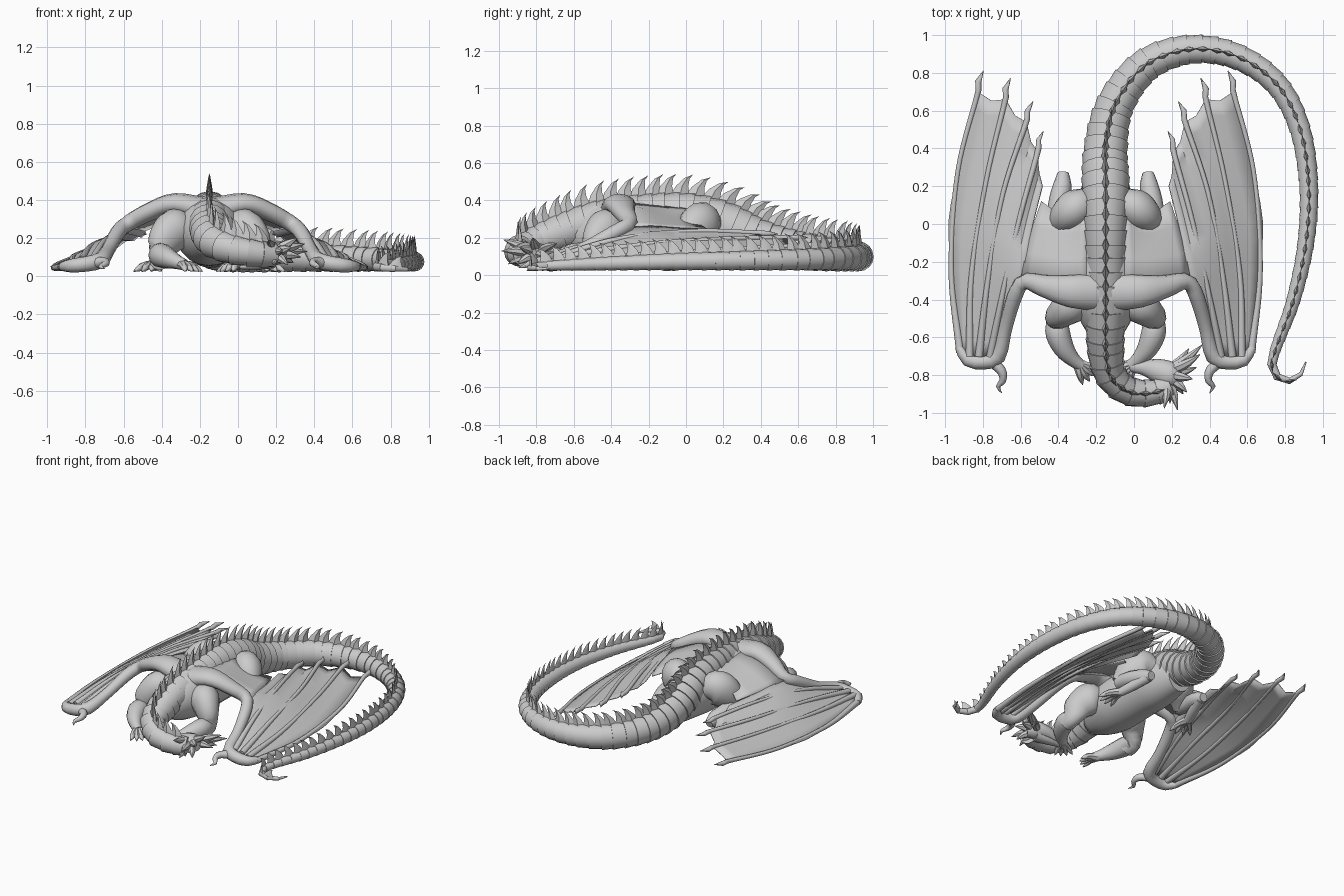
import bpy, bmesh, math
from mathutils import Vector as V

if "Cube" in bpy.data.objects:
    bpy.data.objects.remove(bpy.data.objects["Cube"])

CX = -0.15  # plane of symmetry of the body


def finish(name, bm, angle=35, thick=0):
    bmesh.ops.recalc_face_normals(bm, faces=bm.faces)
    me = bpy.data.meshes.new(name)
    bm.to_mesh(me)
    bm.free()
    ob = bpy.data.objects.new(name, me)
    bpy.context.collection.objects.link(ob)
    if thick:
        m = ob.modifiers.new("thickness", "SOLIDIFY")
        m.thickness, m.offset = thick, 0
    bpy.ops.object.select_all(action="DESELECT")
    ob.select_set(True)
    bpy.context.view_layer.objects.active = ob
    bpy.ops.object.shade_smooth_by_angle(angle=math.radians(angle))
    return ob


def spline(pts, n):
    """Catmull-Rom through tuples of any size, n+1 evenly spread samples."""
    p = [tuple(2 * a - b for a, b in zip(pts[0], pts[1]))] + list(pts)
    p.append(tuple(2 * a - b for a, b in zip(pts[-1], pts[-2])))

    def at(u):
        i = min(int(u), len(pts) - 2)
        t = u - i
        return [0.5 * (2 * b + (c - a) * t + (2 * a - 5 * b + 4 * c - d) * t * t
                + (3 * b - a - 3 * c + d) * t ** 3)
                for a, b, c, d in zip(p[i], p[i + 1], p[i + 2], p[i + 3])]
    fine = [at((len(pts) - 1) * k / 400) for k in range(401)]
    acc = [0]
    for a, b in zip(fine, fine[1:]):
        acc.append(acc[-1] + (V(b[:3]) - V(a[:3])).length)
    out, j = [], 0
    for k in range(n + 1):
        while j < 400 and acc[j] < acc[-1] * k / n - 1e-9:
            j += 1
        out.append(fine[j])
    return out


def frames(s):
    res = []
    for i, q in enumerate(s):
        t = (V(s[min(i + 1, len(s) - 1)][:3]) - V(s[max(i - 1, 0)][:3])).normalized()
        side = t.cross(V((0, 0, 1)))
        side = side.normalized() if side.length > 0.1 else V((1, 0, 0))
        res.append((V(q[:3]), t, side, side.cross(t)))
    return res


def tube(bm, pts, n=10, sides=10, saw=0):
    """Sweep an ellipse; points are x, y, z, half width, half height."""
    s = spline([p if len(p) == 5 else p + (p[3],) for p in pts], n)
    rings = []
    for i, (q, (c, t, side, up)) in enumerate(zip(s, frames(s))):
        for k in ((1 + saw, 1 - saw) if saw else (1,)):
            rings.append([bm.verts.new(c + side * (max(q[3], .002) * k * math.cos(a)) +
                          up * (max(q[4], .002) * k * math.sin(a)))
                          for a in (2 * math.pi * j / sides for j in range(sides))])
    for a, b in zip(rings, rings[1:]):
        for j in range(sides):
            k = (j + 1) % sides
            bm.faces.new((a[j], a[k], b[k], b[j]))
    bm.faces.new(rings[0])
    bm.faces.new(rings[-1])


def sheet(bm, cols):
    g = [[bm.verts.new(p) for p in c] for c in cols]
    for a, b in zip(g, g[1:]):
        for i in range(len(a) - 1):
            bm.faces.new((a[i], a[i + 1], b[i + 1], b[i]))


# Ringed spine: neck, back and the long curling tail
spine = [(.19, -.86, .11, .065), (.09, -.895, .12, .07), (-.03, -.885, .14, .077),
         (-.125, -.8, .18, .085), (-.15, -.66, .23, .098), (CX, -.48, .29, .105),
         (CX, -.25, .32, .11), (CX, 0, .325, .115), (CX, .2, .27, .125),
         (CX, .4, .18, .115), (-.1, .63, .13, .1), (.06, .84, .11, .088),
         (.3, .925, .1, .076), (.55, .885, .093, .068), (.76, .735, .087, .061),
         (.88, .5, .082, .055), (.925, .2, .077, .05), (.91, -.1, .072, .044),
         (.845, -.4, .063, .037), (.765, -.62, .055, .03), (.73, -.74, .05, .025),
         (.765, -.815, .045, .021), (.83, -.83, .04, .017), (.88, -.8, .036, .012),
         (.91, -.73, .034, .004)]
bm = bmesh.new()
tube(bm, spine, 66, 16, .04)
finish("spine_and_tail", bm, 25)

# Hooked crest spikes along the whole spine
bm = bmesh.new()
s = spline(spine, 66)
for (c, t, side, up), q in list(zip(frames(s), s))[1:65]:
    r = q[3]
    h, ln, w = min(.07 + .35 * r, r * 3), .03 + .12 * r, .006 + .1 * r
    base = c + up * r * .92
    loops = [[base + t * (f + d * ln * k) + side * w * e * k + up * z
              for d, e in ((-1, 0), (0, 1), (1, 0), (0, -1))]
             for k, f, z in ((1.2, 0, -.01), (.75, .08 * h, h * .4), (.33, .3 * h, h * .8))]
    vs = [[bm.verts.new(p) for p in l] for l in loops]
    tip = bm.verts.new(base + t * h * .6 + up * h)
    for j in range(4):
        k = (j + 1) % 4
        for a, b in zip(vs, vs[1:]):
            bm.faces.new((a[j], a[k], b[k], b[j]))
        bm.faces.new((vs[-1][j], vs[-1][k], tip))
finish("crest_spikes", bm)

# Smooth torso
bm = bmesh.new()
tube(bm, [(CX, -.62, .2, .07, .08), (CX, -.5, .22, .14, .15), (CX, -.35, .235, .18, .18),
          (CX, -.1, .225, .165, .175), (CX, .1, .215, .15, .17), (CX, .3, .18, .1, .12)], 20, 20)
finish("torso", bm, 60)

# Head tucked back beside the neck, with jaw and swept horns
bm = bmesh.new()
tube(bm, [(.23, -.83, .11, .045), (.19, -.8, .115, .07, .06), (.12, -.775, .105, .062, .05),
          (.05, -.76, .085, .04, .036), (-.01, -.755, .07, .03, .025), (-.03, -.755, .065, .01)], 14, 12)
tube(bm, [(.18, -.8, .07, .05, .03), (.08, -.77, .055, .035, .022), (-.01, -.76, .05, .012)], 8, 10)
finish("head", bm, 50)
bm = bmesh.new()
for x, y, z in ((.36, -.64, .13), (.35, -.69, .17), (.33, -.76, .1), (.29, -.66, .07), (.31, -.82, .2),
                (.28, -.89, .15), (.23, -.985, .13), (.16, -.975, .19), (.26, -.9, .06), (.19, -.95, .06)):
    a, b = V((.16, -.79, .11)), V((x, y, z))
    m = a.lerp(b, .55) + V((.012, -.004, .008))
    tube(bm, [(*a, .027), (*m, .024), (*b, .002)], 6, 7)
finish("horns", bm)


def foot(bm, P, u, y, du, dy, size):
    """Toes fanning out from an ankle, each ending in a claw."""
    for a in (-.5, -.15, .2, .55):
        cx, sn = math.cos(a), math.sin(a)
        ex, ey = (du * cx - dy * sn) * size, (du * sn + dy * cx) * size
        tube(bm, [P(u, y, .06, .028), P(u + ex * .5, y + ey * .5, .055, .021),
                  P(u + ex * .75, y + ey * .75, .04, .016), P(u + ex, y + ey, .025, .002)], 8, 7)


for sgn, label in ((-1, "left"), (1, "right")):
    def P(u, y, z, *r):
        return (CX + sgn * u, y, z) + r

    # Forelegs: bulky upper arm, forearm lying on the ground
    bm = bmesh.new()
    tube(bm, [P(.1, -.38, .26, .06), P(.17, -.42, .25, .1, .11), P(.23, -.47, .19, .08, .1),
              P(.26, -.5, .11, .055, .07), P(.26, -.56, .085, .055)], 12, 12)
    tube(bm, [P(.25, -.48, .1, .05), P(.255, -.57, .11, .065), P(.22, -.66, .095, .055),
              P(.17, -.72, .075, .038), P(.13, -.75, .06, .03)], 12, 12)
    foot(bm, P, .15, -.735, -.7, -.7, .12)
    finish(label + "_foreleg", bm, 50)

    # Hind legs: thigh, raised heel and foot
    bm = bmesh.new()
    tube(bm, [P(.08, .14, .27, .06), P(.15, .09, .28, .1, .115), P(.21, .04, .23, .09, .11),
              P(.265, -.02, .15, .05, .06)], 12, 14)
    tube(bm, [P(.26, -.02, .16, .05), P(.25, .1, .14, .055), P(.23, .2, .12, .05),
              P(.225, .27, .1, .03)], 10, 10)
    tube(bm, [P(.225, .24, .1, .035), P(.26, .12, .075, .035), P(.29, .03, .055, .03)], 8, 10)
    foot(bm, P, .29, .03, .25, -.97, .15)
    finish(label + "_hind_leg", bm, 50)

    # Wing arm, wrist and thumb claw
    bm = bmesh.new()
    tube(bm, [P(.05, -.36, .35, .1, .07), P(.19, -.355, .38, .085, .055), P(.32, -.33, .335, .06, .048),
              P(.43, -.305, .275, .042), P(.48, -.38, .23, .04), P(.53, -.55, .14, .036),
              P(.57, -.7, .085, .042), P(.64, -.73, .065, .04), P(.73, -.72, .055, .035),
              P(.78, -.65, .05, .02)], 26, 12)
    tube(bm, [P(.6, -.73, .07, .03), P(.55, -.78, .075, .025), P(.545, -.83, .065, .018),
              P(.57, -.86, .05, .012), P(.55, -.895, .04, .002)], 10, 8)
    finish(label + "_wing_arm", bm, 50)

    # Wing fingers fan out from the wrist, membrane sagging between them
    fans = [[P(.77, -.68, .05), P(.82, -.2, .045), P(.82, .1, .055), P(.675, .7, .11)],
            [P(.72, -.7, .07), P(.705, -.2, .11), P(.66, .1, .13), P(.53, .66, .16)],
            [P(.67, -.7, .085), P(.61, -.2, .17), P(.56, .1, .19), P(.42, .54, .2)],
            [P(.61, -.7, .09), P(.52, -.25, .22), P(.45, .05, .235), P(.36, .38, .225)],
            [P(.56, -.68, .09), P(.45, -.31, .25), P(.39, -.02, .25), P(.335, .2, .235)]]
    fans = [[V(p) for p in spline(f, 16)] for f in fans]
    cols = []
    for f, g in zip(fans, fans[1:]):
        cols.append(f)
        mid = [a.lerp(b, .5) for a, b in zip(f, g)]
        cols.append([mid[0].lerp(m, .98) - V((0, 0, .022 * i / 16)) for i, m in enumerate(mid)])
    cols.append(fans[-1])
    bm = bmesh.new()
    sheet(bm, cols)
    finish(label + "_wing_membrane", bm, 40, .008)

    bm = bmesh.new()
    for f in fans[:4]:
        d = (f[-1] - f[-3]).normalized()
        e, out = f[-1], V((sgn, 0, 0))
        tube(bm, [(*f[0], .022), (*f[5], .015), (*f[11], .013), (*e, .015),
                  (*(e + d * .04 + out * .012), .02), (*(e + d * .075 + out * .012), .011),
                  (*(e + d * .115), .002)], 24, 8)
    finish(label + "_wing_fingers", bm, 50)

    # Inner membrane between wing arm and flank
    bm = bmesh.new()
    rows = [[P(.1, -.36, .39), P(.25, -.34, .36), P(.45, -.3, .265)],
            [P(.1, -.18, .37), P(.24, -.18, .325), P(.42, -.15, .255)],
            [P(.1, -.04, .36), P(.22, -.05, .31), P(.385, -.01, .25)],
            [P(.1, .08, .35), P(.2, .03, .3), P(.34, .12, .24)]]
    sheet(bm, [spline(r, 8) for r in rows])
    finish(label + "_flank_membrane", bm, 60, .01)
